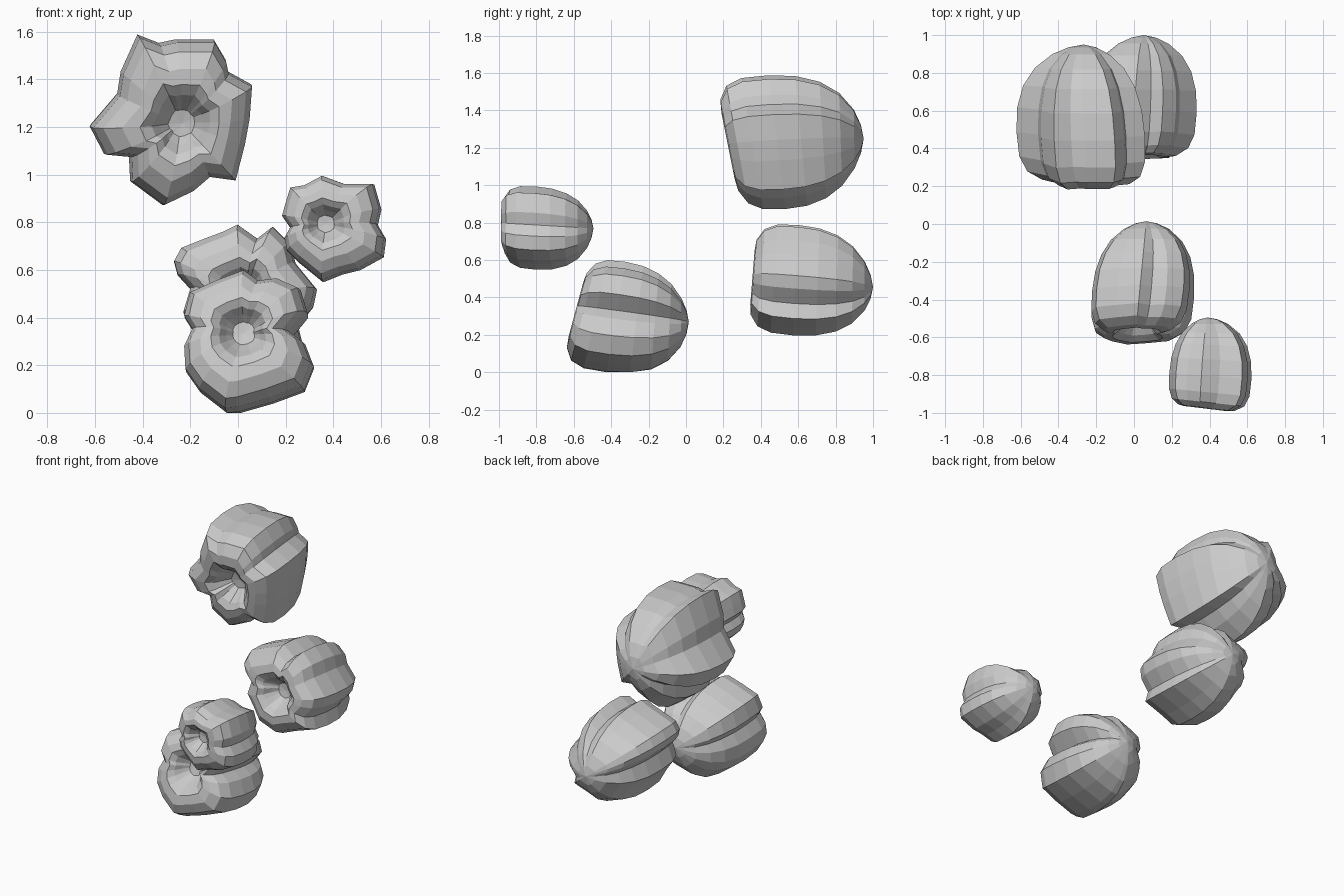
import bpy, bmesh, math
from mathutils import Vector

# Lengthwise profile: (position along axis, radius share, how lobed the ring is)
PROFILE = [(.17, .17, .4), (.11, .27, .5), (.04, .37, .6), (.0, .50, .75), (.01, .68, 1),
           (.07, .88, 1), (.18, .98, 1), (.36, 1.0, 1), (.54, .97, 1), (.70, .87, 1),
           (.83, .70, .95), (.93, .45, .85), (.98, .22, .7)]


def pod(name, outline, centre, y_front, y_back, tilt, drift):
    """Lobed cup along y: outline in (x, z), sheared front face, drifting axis."""
    cx, cz = centre
    rel = [Vector((x - cx, z - cz)) for x, z in outline]
    mean = sum(r.length for r in rel) / len(rel)

    def place(t, v):
        x = cx + v.x + drift[0] * (t - .3)
        z = cz + v.y + drift[1] * (t - .3)
        y = y_front + (y_back - y_front) * t
        y += (tilt[0] * v.x + tilt[1] * v.y) * (1 - t)
        return (x, y, z)

    bm = bmesh.new()
    rings = []
    for t, share, lobe in PROFILE:
        rings.append([bm.verts.new(place(t, r.normalized() * share * (mean + (r.length - mean) * lobe)))
                      for r in rel])
    n = len(rel)
    for a, b in zip(rings, rings[1:]):
        for i in range(n):
            j = (i + 1) % n
            bm.faces.new((a[i], a[j], b[j], b[i]))
    # Close the cup floor and the rear tip
    for ring, t in ((rings[0], .18), (rings[-1], 1)):
        tip = bm.verts.new(place(t, Vector((0, 0))))
        for i in range(n):
            bm.faces.new((ring[i], ring[(i + 1) % n], tip))
    bmesh.ops.recalc_face_normals(bm, faces=bm.faces)
    for v in bm.verts:
        v.co.z = max(v.co.z, 0)
    mesh = bpy.data.meshes.new(name)
    bm.to_mesh(mesh)
    bm.free()
    obj = bpy.data.objects.new(name, mesh)
    bpy.context.collection.objects.link(obj)


# Large upper pod
pod("upper_pod",
    [(-.42, 1.585), (-.33, 1.55), (-.26, 1.565), (-.10, 1.565), (-.05, 1.48), (-.04, 1.43),
     (.06, 1.375), (.05, 1.24), (.03, 1.13), (-.01, .975), (-.12, .99), (-.19, .93),
     (-.315, .87), (-.45, .97), (-.455, 1.075), (-.56, 1.085), (-.62, 1.20), (-.505, 1.335),
     (-.49, 1.43)], (-.24, 1.22), .225, .95, (0, -.2), (-.04, .04))

# Small pod at the front right
pod("small_pod",
    [(.22, .945), (.28, .955), (.355, .995), (.45, .96), (.57, .96), (.60, .855), (.585, .79),
     (.62, .73), (.61, .655), (.51, .60), (.43, .58), (.355, .55), (.25, .635), (.205, .68),
     (.195, .73), (.22, .775), (.185, .825), (.2, .88)],
    (.37, .79), -.975, -.495, (-.12, 0), (.03, -.03))

# Lowest pod, mouth tipped upward
pod("lower_pod",
    [(.03, .595), (.09, .55), (.17, .56), (.26, .52), (.29, .42), (.22, .335), (.28, .29),
     (.315, .2), (.275, .10), (.14, .05), (0, .01), (-.05, .005), (-.16, .09), (-.22, .175),
     (-.225, .27), (-.19, .345), (-.225, .40), (-.2, .5), (-.09, .55)],
    (.03, .325), -.585, .015, (0, .27), (.05, -.08))

# Pod behind the lowest one
pod("rear_pod",
    [(0, .79), (.085, .73), (.15, .78), (.22, .71), (.24, .63), (.33, .52), (.315, .45),
     (.25, .37), (.27, .29), (.12, .24), (.02, .2), (-.12, .25), (-.18, .35), (-.23, .42),
     (-.2, .52), (-.255, .58), (-.27, .635), (-.24, .69), (-.14, .73), (-.06, .76)],
    (.03, .49), .355, 1.0, (0, .08), (.03, -.05))
